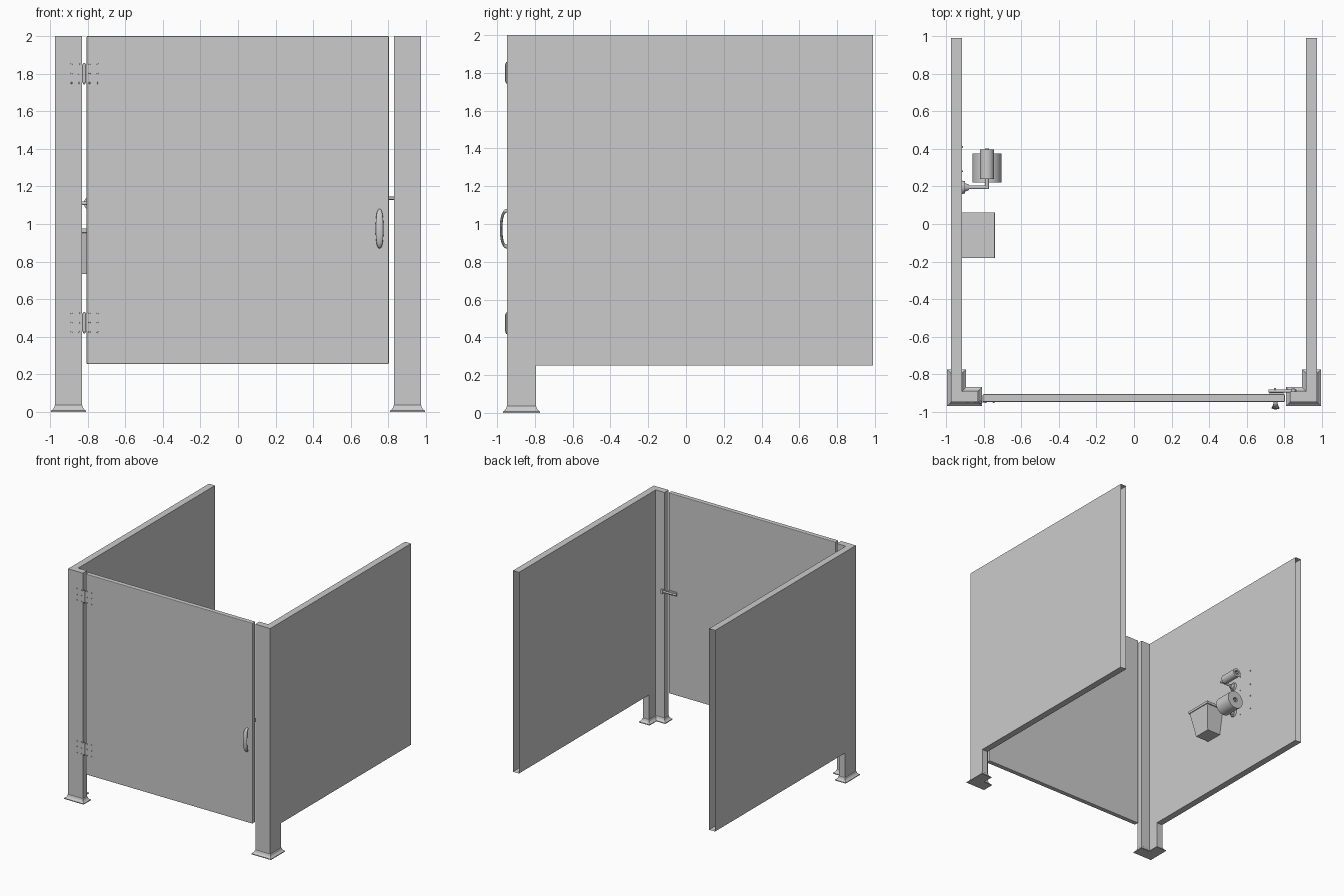
import bpy, bmesh
from math import pi, sin, cos
from mathutils import Vector, Matrix

if "Cube" in bpy.data.objects:
    bpy.data.objects.remove(bpy.data.objects["Cube"])


def finish(name, bm, smooth=False):
    bmesh.ops.recalc_face_normals(bm, faces=bm.faces)
    me = bpy.data.meshes.new(name)
    bm.to_mesh(me)
    bm.free()
    ob = bpy.data.objects.new(name, me)
    bpy.context.collection.objects.link(ob)
    if smooth:
        bpy.ops.object.select_all(action='DESELECT')
        bpy.context.view_layer.objects.active = ob
        ob.select_set(True)
        bpy.ops.object.shade_smooth_by_angle()
    return ob


def loft(name, rings, smooth=False):
    bm = bmesh.new()
    vs = [[bm.verts.new(p) for p in r] for r in rings]
    n = len(vs[0])
    for a, b in zip(vs, vs[1:]):
        for i in range(n):
            bm.faces.new((a[i], a[(i + 1) % n], b[(i + 1) % n], b[i]))
    bm.faces.new(vs[0])
    bm.faces.new(vs[-1])
    return finish(name, bm, smooth)


def box(name, lo, hi, bevel=0.0, open_back=False):
    lo, hi = Vector(lo), Vector(hi)
    bm = bmesh.new()
    bmesh.ops.create_cube(bm, size=1)
    for v in bm.verts:
        v.co = (lo + hi) / 2 + v.co * (hi - lo)
    if open_back:
        back = [f for f in bm.faces if all(v.co.y > hi.y - 1e-4 for v in f.verts)]
        bmesh.ops.delete(bm, geom=back, context='FACES')
    if bevel:
        bmesh.ops.bevel(bm, geom=bm.edges[:], offset=bevel, segments=2,
                        profile=0.5, affect='EDGES')
    return finish(name, bm)


def rod(name, a, b, r, r2=None, sides=24):
    a, b = Vector(a), Vector(b)
    d = b - a
    bm = bmesh.new()
    m = Matrix.Translation((a + b) / 2) @ d.to_track_quat('Z', 'Y').to_matrix().to_4x4()
    bmesh.ops.create_cone(bm, cap_ends=True, segments=sides, radius1=r,
                          radius2=r if r2 is None else r2, depth=d.length, matrix=m)
    return finish(name, bm, True)


def tube_y(name, x, z, y0, y1, ro, ri, sides=32):
    # hollow roll lying along y
    bm = bmesh.new()
    rings = []
    for r, y in ((ro, y0), (ro, y1), (ri, y1), (ri, y0)):
        rings.append([bm.verts.new((x + r * cos(2 * pi * i / sides), y,
                                    z + r * sin(2 * pi * i / sides))) for i in range(sides)])
    for k in range(4):
        a, b = rings[k], rings[(k + 1) % 4]
        for i in range(sides):
            j = (i + 1) % sides
            bm.faces.new((a[i], a[j], b[j], b[i]))
    return finish(name, bm, True)


# Corner posts with flared feet, and hollow side panels open at the wall end
def corner(s, o, z):
    pts = [(-.973 - o, -.947 - o), (-.83 + o, -.947 - o), (-.83 + o, -.89 + o),
           (-.915 + o, -.89 + o), (-.915 + o, -.795 + o), (-.973 - o, -.795 + o)]
    return [(-s * x, y, z) for x, y in pts]


foot_profile = [(.022, 0), (.022, .007), (.013, .013), (.006, .022), (.002, .035), (0, .037), (0, 2)]
for side, s in (("left", -1), ("right", 1)):
    loft(side + "_corner_post", [corner(s, o, z) for o, z in foot_profile])
    xs = sorted((s * .915, s * .973))
    box(side + "_side_panel", (xs[0], -.795, .25), (xs[1], .99, 2), open_back=True)

# Door
box("door", (-.805, -.947, .255), (.802, -.905, 2), bevel=.005)

# Hinges: leaves, knuckle and screws
for label, zc in (("upper", 1.8), ("lower", .475)):
    box(label + "_hinge_leaf", (-.838, -.950, zc - .048), (-.798, -.944, zc + .048))
    rod(label + "_hinge_knuckle", (-.818, -.948, zc - .045), (-.818, -.948, zc + .045), .009)
    for e in (-1, 1):
        rod(label + "_hinge_tip", (-.818, -.948, zc + e * .045),
            (-.818, -.948, zc + e * .057), .009, .004)
    for x in (-.886, -.845, -.79, -.747):
        for dz in (-.05, 0, .05):
            rod(label + "_hinge_screw", (x, -.945, zc + dz), (x, -.951, zc + dz), .005, .004, 12)

# Arched pull handle, widest in the middle
rings = []
N = 24
for k in range(N + 1):
    t = pi * k / N
    c = Vector((.753, -.945 - .034 * sin(t) ** .7, .975 - .095 * cos(t)))
    nrm = Vector((0, -sin(t), -cos(t)))
    w, h = .009 + .012 * sin(t), .010 - .003 * sin(t)
    rings.append([c + Vector((w * cos(a), 0, 0)) + nrm * h * sin(a)
                  for a in (2 * pi * i / 16 for i in range(16))])
loft("door_handle", rings, True)

# Sliding latch inside the door
box("latch_plate", (.72, -.906, 1.12), (.795, -.896, 1.155), bevel=.002)
rod("latch_bolt", (.715, -.889, 1.137), (.865, -.889, 1.137), .008)
rod("latch_knob", (.75, -.889, 1.137), (.75, -.872, 1.137), .006)
box("latch_keeper", (.838, -.892, 1.12), (.858, -.876, 1.155), bevel=.002)

# Tapered waste bin with lid
def bin_ring(x1, y0, y1, z):
    return [(-.915, y0, z), (x1, y0, z), (x1, y1, z), (-.915, y1, z)]


loft("waste_bin", [bin_ring(-.785, -.135, .015, .733), bin_ring(-.747, -.173, .053, .955)])
box("waste_bin_lid", (-.915, -.182, .953), (-.74, .062, .976), bevel=.003)

# Two paper holders: the upper with a bare core, the lower with a full roll
for label, z, y0, y1, r in (("upper", 1.11, .24, .395, .038), ("lower", .86, .22, .375, .078)):
    rod(label + "_holder_rose", (-.916, .195, z), (-.898, .195, z), .036, .032)
    rod(label + "_holder_neck", (-.898, .195, z), (-.878, .195, z), .022, .015)
    rod(label + "_holder_arm", (-.88, .195, z), (-.782, .195, z), .010)
    rod(label + "_holder_spindle", (-.782, .186, z), (-.782, y1 + .006, z), .010)
    tube_y(label + "_paper_roll", -.782, z, y0, y1, r, .020)

# Wall screws around the holders
for y in (.28, .41):
    for z in (.81, .93, 1.04, 1.17):
        rod("wall_screw", (-.917, y, z), (-.909, y, z), .005, .004, 12)
